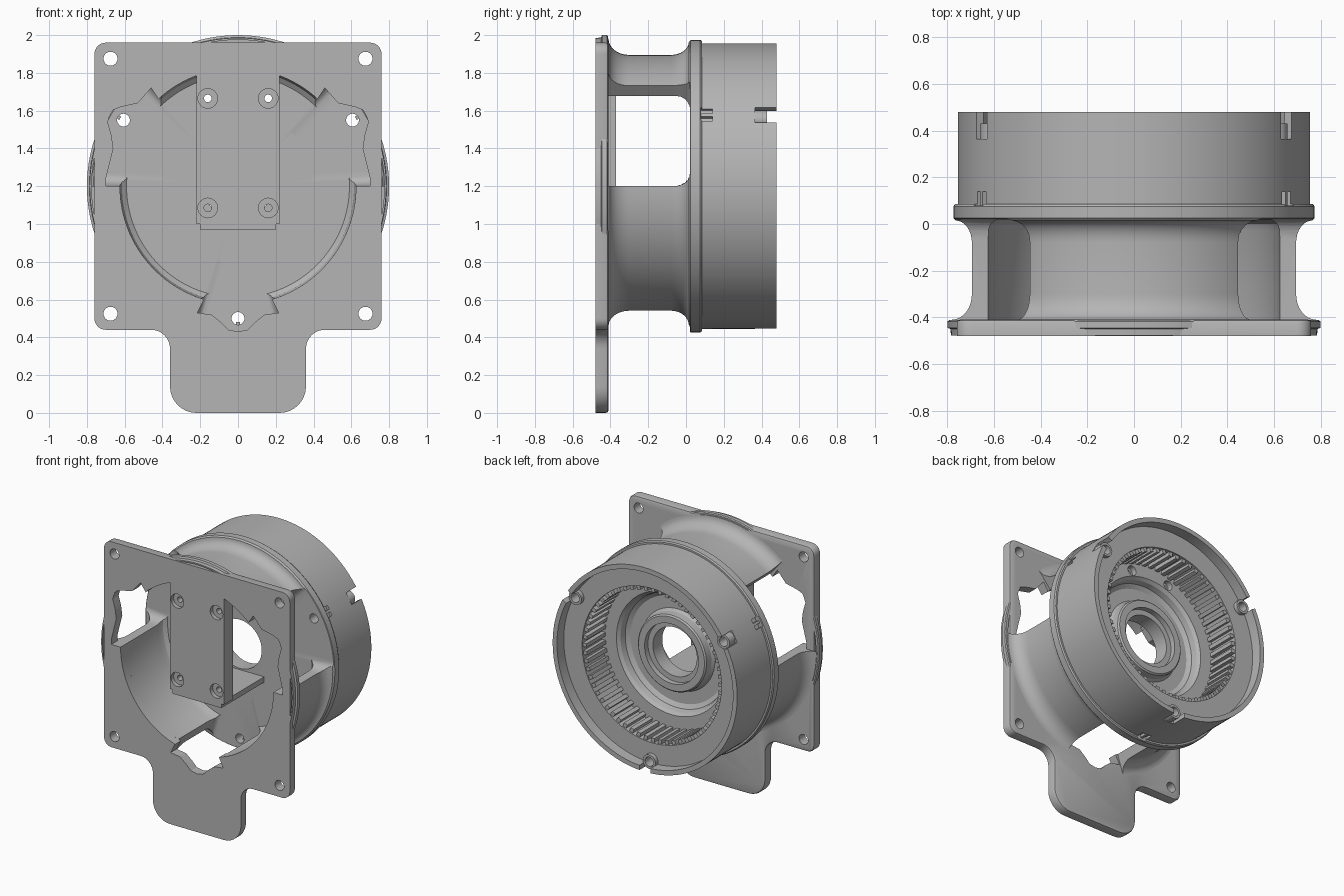
import bpy, bmesh
from math import sin, cos, pi, radians
from mathutils import Matrix, Vector

if "Cube" in bpy.data.objects:
    bpy.data.objects.remove(bpy.data.objects["Cube"])

CZ = 1.2                      # height of the drum axis
PORTS = (30, 150, 270)        # screw and slot directions, degrees

grey = bpy.data.materials.new("plain_grey")
grey.use_nodes = True
grey.diffuse_color = (0.46, 0.46, 0.46, 1)
grey.node_tree.nodes["Principled BSDF"].inputs["Base Color"].default_value = grey.diffuse_color


def finish(name, bm):
    bmesh.ops.recalc_face_normals(bm, faces=bm.faces)
    mesh = bpy.data.meshes.new(name)
    bm.to_mesh(mesh)
    bm.free()
    mesh.materials.append(grey)
    obj = bpy.data.objects.new(name, mesh)
    bpy.context.collection.objects.link(obj)
    return obj


def polar(r, deg):
    return r * cos(radians(deg)), CZ + r * sin(radians(deg))


def arc(r, a, b, n):
    return [polar(r, a + (b - a) * i / n) for i in range(n + 1)]


def prism(name, outline, y0, y1, bevel=0, pick=None):
    """Extrude an x-z outline along y; optionally bevel picked back edges."""
    bm = bmesh.new()
    front = [bm.verts.new((x, y0, z)) for x, z in outline]
    back = [bm.verts.new((x, y1, z)) for x, z in outline]
    bm.faces.new(front)
    bm.faces.new(back)
    n = len(front)
    for i in range(n):
        j = (i + 1) % n
        bm.faces.new((front[i], front[j], back[j], back[i]))
    bmesh.ops.recalc_face_normals(bm, faces=bm.faces)
    if bevel:
        edges = [bm.edges.get((back[i], back[(i + 1) % n]))
                 for i in (range(n) if pick is None else pick)]
        bmesh.ops.bevel(bm, geom=edges, offset=bevel, segments=6 if pick else 2,
                        profile=0.5, affect='EDGES')
    return finish(name, bm)


def box(name, x0, x1, y0, y1, z0, z1):
    return prism(name, [(x0, z0), (x1, z0), (x1, z1), (x0, z1)], y0, y1)


def rod(name, x, z, r, y0, y1):
    return prism(name, [(x + r * cos(t * pi / 12), z + r * sin(t * pi / 12))
                        for t in range(24)], y0, y1)


def radial_box(name, deg, r0, r1, half, y0, y1):
    a = radians(deg)
    u, v = Vector((cos(a), sin(a))), Vector((-sin(a), cos(a)))
    c = Vector((0, CZ))
    return prism(name, [c + u * r + v * w for r, w in
                        ((r0, -half), (r1, -half), (r1, half), (r0, half))], y0, y1)


def lathe(name, profile, x=0, z=CZ, n=128):
    """Revolve a closed (y, radius) profile around an axis along y."""
    bm = bmesh.new()
    rings = [[bm.verts.new((x + r * cos(2 * pi * i / n), y, z + r * sin(2 * pi * i / n)))
              for y, r in profile] for i in range(n)]
    m = len(profile)
    for i in range(n):
        a, b = rings[i], rings[(i + 1) % n]
        for k in range(m):
            l = (k + 1) % m
            bm.faces.new((a[k], a[l], b[l], b[k]))
    return finish(name, bm)


def cut(targets, cutter):
    cutter.hide_render = True
    for obj in targets:
        mod = obj.modifiers.new("cut", 'BOOLEAN')
        mod.operation, mod.solver, mod.object = 'DIFFERENCE', 'EXACT', cutter
        bpy.context.view_layer.objects.active = obj
        bpy.ops.object.modifier_apply(modifier=mod.name)
    bpy.data.objects.remove(cutter)


def mirrored(half):
    return half + [(-x, z) for x, z in reversed(half) if x > 0]


def rounded(corners):
    """Round right-angled corners given as (x, z, radius)."""
    pts, n = [], len(corners)
    for i, (x, z, r) in enumerate(corners):
        p = Vector((x, z))
        u = (Vector(corners[i - 1][:2]) - p).normalized()
        v = (Vector(corners[(i + 1) % n][:2]) - p).normalized()
        for k in range(9):
            t = k / 8 * pi / 2
            pts.append(p + r * (u * (1 - sin(t)) + v * (1 - cos(t))))
    return pts


# Mounting plate with its lower tab
right = [(0.36, 0, 0.14), (0.36, 0.44, 0.1), (0.76, 0.44, 0.06), (0.76, 1.96, 0.06)]
left = [(-x, z, r) for x, z, r in reversed(right)]
plate = prism("mounting_plate", rounded(right + left), -0.48, -0.41, bevel=0.015)

# Front opening with screwdriver notches, leaving the central strip
opening = [(0, 0.43), (0.05, 0.44), (0.09, 0.48), (0.14, 0.52), (0.215, 0.53), (0.18, 0.6)]
opening += arc(0.625, -72, 0, 24)
opening += [(0.7, 1.2), (0.7, 1.24), (0.66, 1.4), (0.67, 1.47), (0.69, 1.54), (0.67, 1.6),
            (0.62, 1.62), (0.53, 1.64), (0.46, 1.72), (0.42, 1.66)]
opening += arc(0.625, 50, 69.4, 8) + [(0.22, 1.0)]
cut([plate], prism("opening_cutter", mirrored(opening), -0.6, -0.3))

# Round rim bulging past the plate edges
lathe("plate_rim", [(-0.478, 0.775), (-0.478, 0.785), (-0.45, 0.787), (-0.445, 0.8),
                    (-0.418, 0.8), (-0.412, 0.793), (-0.412, 0.775)])

# Body: neck, flange, drum, gear seat and hub in one turned profile
profile = [(-0.415, 0.785)]
profile += [(-0.30 - 0.11 * cos(t * pi / 16), 0.78 - 0.085 * sin(t * pi / 16)) for t in range(9)]
profile += [(-0.08 + 0.095 * sin(t * pi / 16), 0.765 - 0.07 * cos(t * pi / 16)) for t in range(9)]
profile += [(0.025, 0.775), (0.075, 0.775), (0.085, 0.768), (0.085, 0.755),
            (0.48, 0.755), (0.48, 0.72), (0.40, 0.72), (0.40, 0.57), (0.17, 0.57),
            (0.17, 0.45), (0.15, 0.43), (0.11, 0.42), (0.09, 0.39), (0.09, 0.30),
            (0.11, 0.285), (0.16, 0.28), (0.17, 0.27), (0.17, 0.22), (0.13, 0.22),
            (0.13, 0.18), (0.02, 0.18), (0.02, 0.59), (0, 0.615), (-0.03, 0.625),
            (-0.415, 0.625)]
body = lathe("drum_body", profile)

# Windows through the neck
for a, b in ((0, 50), (130, 180), (251.5, 288.5)):
    sector = arc(0.4, b, a, 10) + arc(1.0, a, b, 10)
    cut([body], prism("window_cutter", sector, -0.43, 0.021, bevel=0.09, pick=(10, 21)))

# Rim slots, flange slots and screw holes, with a boss at each screw
for deg in PORTS:
    x, z = polar(0.7, deg)
    cut([body], radial_box("rim_slot_cutter", deg, 0.69, 0.9, 0.045, 0.365, 0.6))
    cut([body], radial_box("flange_slot_cutter", deg, 0.735, 0.9, 0.038, 0.08, 0.14))
    cut([body], rod("screw_cutter", x, z, 0.034, -0.1, 0.6))
    radial_box("flange_slot_rib", deg, 0.72, 0.755, 0.01, 0.075, 0.141)
    lathe("screw_boss", [(0.35, 0.034), (0.43, 0.034), (0.43, 0.052), (0.35, 0.052)], x, z, 24)

# Bracket strip backing and shelf reaching back to the inner wall
backing = box("bracket_backing", -0.22, 0.22, -0.411, -0.37, 1.0, 1.79)
box("bracket_shelf", -0.2, 0.2, -0.48, 0.03, 0.97, 1.01)

# Bracket screws with counterbores, and access holes in the inner wall
for x in (-0.16, 0.16):
    for z in (1.085, 1.665):
        cut([plate], rod("counterbore_cutter", x, z, 0.052, -0.6, -0.45))
        cut([plate, backing], rod("bracket_hole_cutter", x, z, 0.02, -0.6, -0.3))
    cut([body], rod("wall_hole_cutter", x, 1.665, 0.02, -0.1, 0.3))
    cut([body], rod("wall_recess_cutter", x, 1.665, 0.036, 0.13, 0.3))

# Corner mounting holes
for x in (-0.675, 0.675):
    for z in (CZ - 0.675, CZ + 0.675):
        cut([plate], rod("corner_hole_cutter", x, z, 0.037, -0.6, -0.3))

# Ring of internal teeth
bm = bmesh.new()
COUNT = 60
for i in range(COUNT):
    spin = Matrix.Translation((0, 0, CZ)) @ Matrix.Rotation(2 * pi * i / COUNT, 4, 'Y')
    bmesh.ops.create_cube(bm, size=1, matrix=spin @ Matrix.Translation((0.56, 0.28, 0))
                          @ Matrix.Diagonal((0.04, 0.22, 0.028, 1)))
finish("ring_teeth", bm)

# Smooth shading with sharp edges kept
for obj in bpy.context.scene.objects:
    if obj.type == 'MESH':
        bpy.ops.object.select_all(action='DESELECT')
        obj.select_set(True)
        bpy.context.view_layer.objects.active = obj
        bpy.ops.object.shade_smooth_by_angle(angle=radians(30))
